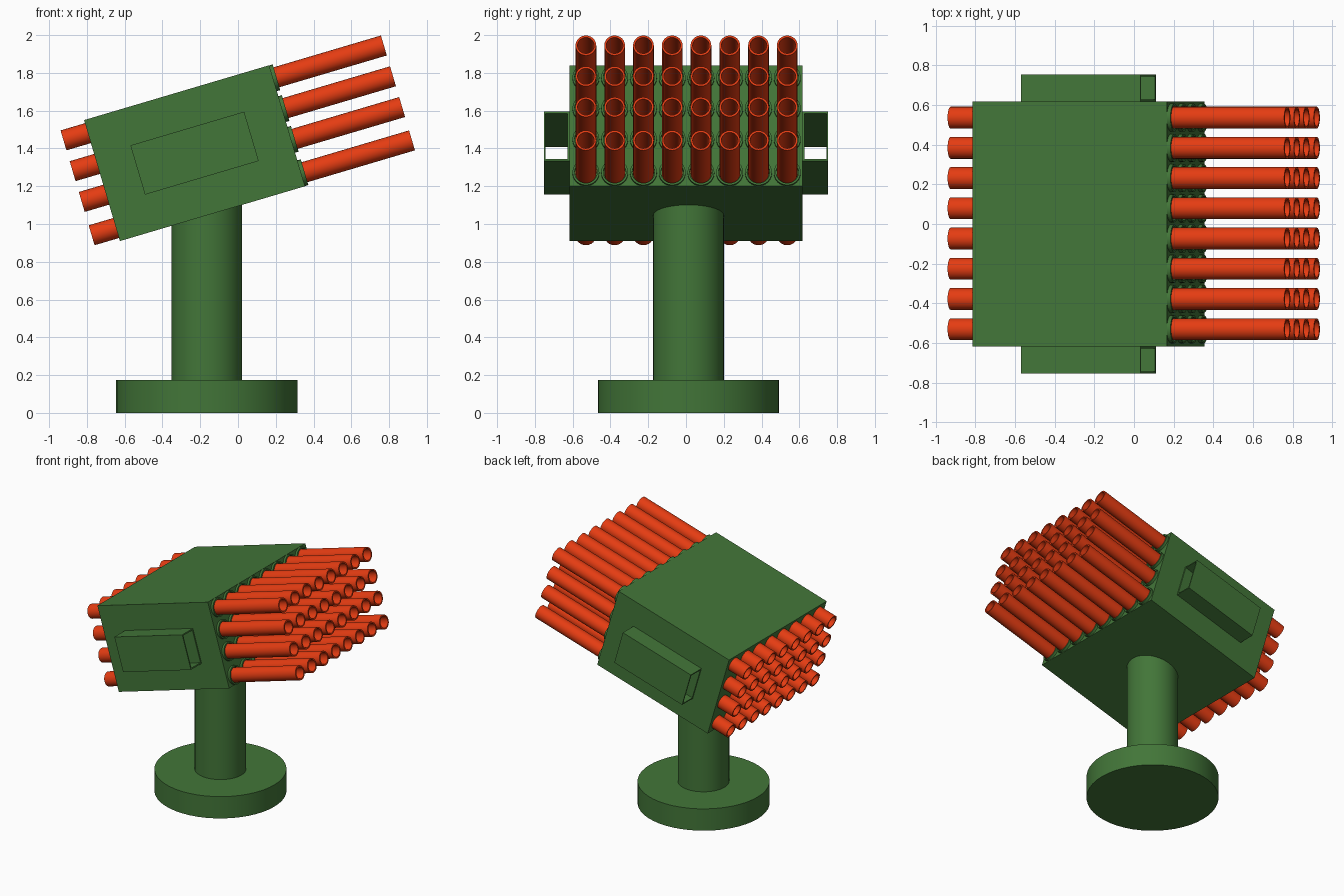
import bpy, bmesh, math
from mathutils import Matrix, Vector

if "Cube" in bpy.data.objects:
    bpy.data.objects.remove(bpy.data.objects["Cube"])

TILT = math.radians(16.5)
# Frame of the tilted launcher: local x runs along the tubes
POD = Matrix.Translation((-0.23, 0, 1.375)) @ Matrix.Rotation(-TILT, 4, 'Y')


def material(name, color):
    m = bpy.data.materials.new(name)
    m.diffuse_color = color
    m.use_nodes = True
    m.node_tree.nodes["Principled BSDF"].inputs["Base Color"].default_value = m.diffuse_color
    return m


GREEN = material("green_paint", (0.055, 0.18, 0.04, 1))
RED = material("red_paint", (0.78, 0.045, 0.006, 1))


def finish(name, bm, mat, matrix=Matrix(), smooth=False):
    bmesh.ops.recalc_face_normals(bm, faces=bm.faces)
    me = bpy.data.meshes.new(name)
    bm.to_mesh(me)
    bm.free()
    me.materials.append(mat)
    ob = bpy.data.objects.new(name, me)
    ob.matrix_world = matrix
    bpy.context.collection.objects.link(ob)
    if smooth:
        bpy.ops.object.select_all(action='DESELECT')
        ob.select_set(True)
        bpy.context.view_layer.objects.active = ob
        bpy.ops.object.shade_smooth_by_angle(angle=math.radians(30))
    return ob


def add_box(bm, center, size):
    bmesh.ops.create_cube(bm, size=1, matrix=Matrix.Translation(center) @ Matrix.Diagonal((*size, 1)))


def add_cylinder(bm, center, radius, depth):
    bmesh.ops.create_cone(bm, cap_ends=True, segments=48, radius1=radius, radius2=radius,
                          depth=depth, matrix=Matrix.Translation(center))


def add_duct(bm, x0, x1, outer, inner):
    """Open-ended hollow profile along x; outer and inner are (y, z) loops."""
    rings = [[bm.verts.new((x, y, z)) for y, z in loop]
             for x, loop in ((x0, outer), (x1, outer), (x1, inner), (x0, inner))]
    n = len(outer)
    for a, b in zip(rings, rings[1:] + rings[:1]):
        for i in range(n):
            j = (i + 1) % n
            bm.faces.new((a[i], a[j], b[j], b[i]))


def circle(y, z, r, n=24):
    return [(y + r * math.cos(2 * math.pi * i / n), z + r * math.sin(2 * math.pi * i / n))
            for i in range(n)]


def rect(y0, y1, z):
    return [(y0, -z), (y1, -z), (y1, z), (y0, z)]


# Base disc and column
bm = bmesh.new()
add_cylinder(bm, (-0.165, 0.013, 0.0875), 0.48, 0.175)
finish("base_disc", bm, GREEN, smooth=True)

bm = bmesh.new()
add_cylinder(bm, (-0.165, 0.013, 0.68), 0.187, 1.04)
finish("column", bm, GREEN, smooth=True)

# Tilted housing
bm = bmesh.new()
add_box(bm, (0, 0, 0), (1.022, 1.236, 0.668))
finish("housing", bm, GREEN, POD)

# Hollow ducts on both sides
for side, name in ((1, "left_side_duct"), (-1, "right_side_duct")):
    bm = bmesh.new()
    add_duct(bm, -0.314, 0.314, rect(side * 0.615, side * 0.753, 0.136),
             rect(side * 0.628, side * 0.743, 0.126))
    finish(name, bm, GREEN, POD)

# Grid of launch tubes, with a collar where each leaves the housing
tubes, collars = bmesh.new(), bmesh.new()
for z in (0.262, 0.092, -0.078, -0.262):
    for col in range(8):
        y = 0.003 + (col - 3.5) * 0.1523
        add_duct(tubes, -0.646, 1.123, circle(y, z, 0.055), circle(y, z, 0.044))
        add_duct(collars, 0.50, 0.53, circle(y, z, 0.071), circle(y, z, 0.060))
finish("launch_tubes", tubes, RED, POD, smooth=True)
finish("tube_collars", collars, GREEN, POD, smooth=True)
